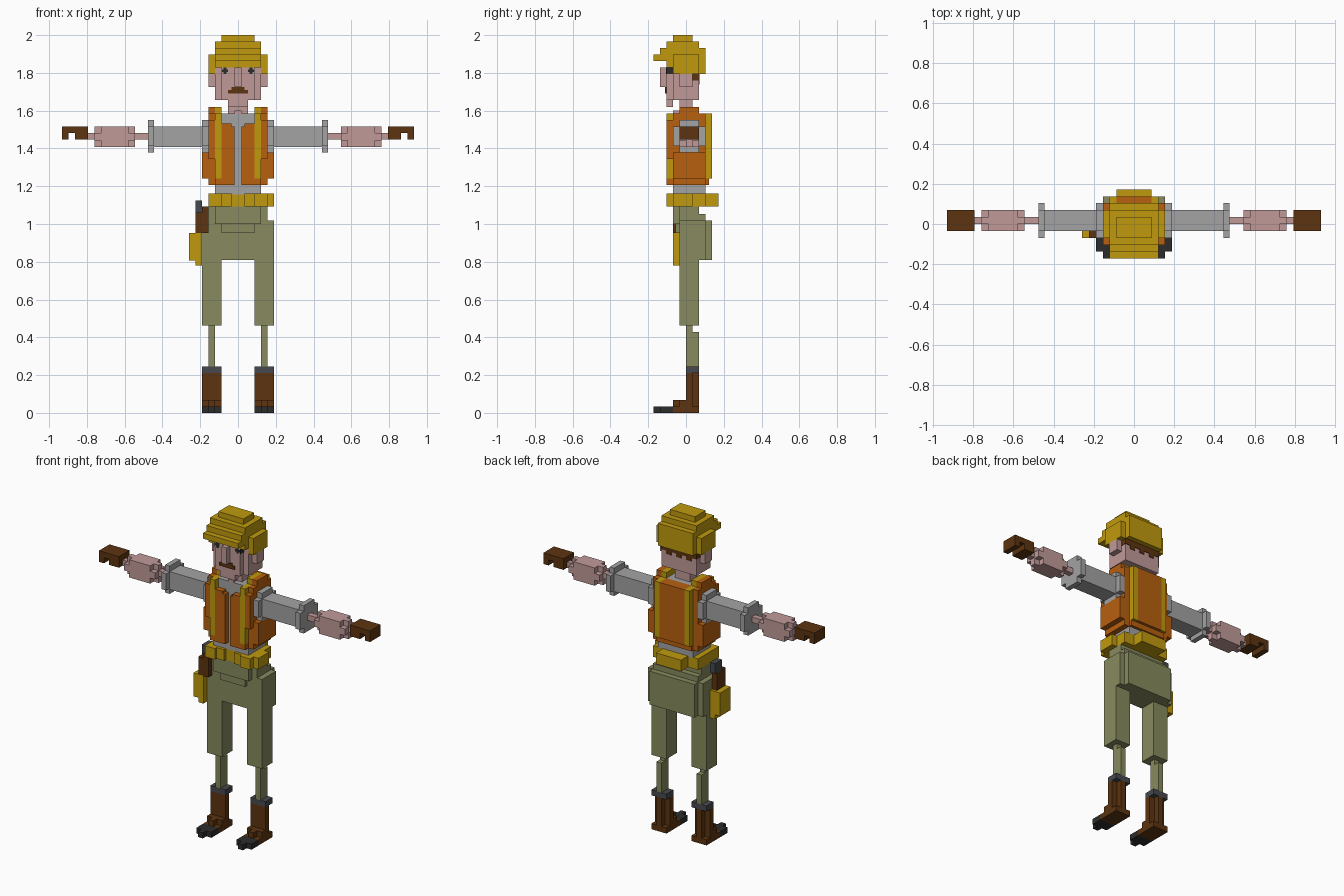
import bpy, bmesh
from mathutils import Matrix, Vector

if "Cube" in bpy.data.objects:
    bpy.data.objects.remove(bpy.data.objects["Cube"])

V = 2 / 58  # size of one block


def material(name, hex_code):
    rgb = [int(hex_code[i:i + 2], 16) / 255 for i in (0, 2, 4)]
    lin = [c / 12.92 if c < 0.04045 else ((c + 0.055) / 1.055) ** 2.4 for c in rgb]
    m = bpy.data.materials.new(name)
    m.use_nodes = True
    m.diffuse_color = (*lin, 1)
    bsdf = m.node_tree.nodes["Principled BSDF"]
    bsdf.inputs["Base Color"].default_value = (*lin, 1)
    bsdf.inputs["Roughness"].default_value = 0.9
    return m


YELLOW = material("safety yellow", "C09A0E")
ORANGE = material("vest orange", "B8600F")
GRAY = material("shirt gray", "A3A3A3")
SKIN = material("skin pink", "C09A99")
OLIVE = material("trouser olive", "888A5E")
BROWN = material("leather brown", "5C3410")
BLACK = material("black", "2C2C2C")
STEEL = material("dark steel", "46494E")


def part(name, mat, boxes, mirror=False):
    """Boxes are (x0, x1, y0, y1, z0, z1) in blocks; mirror copies them to -x."""
    bm = bmesh.new()
    boxes = list(boxes)
    if mirror:
        boxes += [(-b[1], -b[0], *b[2:]) for b in boxes]
    for x0, x1, y0, y1, z0, z1 in boxes:
        mid = Vector(((x0 + x1) / 2, (y0 + y1) / 2, (z0 + z1) / 2)) * V
        size = Vector((x1 - x0, y1 - y0, z1 - z0)) * V
        bmesh.ops.create_cube(bm, size=1, matrix=Matrix.Translation(mid) @ Matrix.Diagonal((*size, 1)))
    me = bpy.data.meshes.new(name)
    bm.to_mesh(me)
    bm.free()
    me.materials.append(mat)
    ob = bpy.data.objects.new(name, me)
    bpy.context.collection.objects.link(ob)
    return ob


def plus(x0, x1, y0, y1, z0, z1, c=1):
    """Block along x with its four long corners cut away by c."""
    return [(x0, x1, y0, y1, z0 + c, z1 - c), (x0, x1, y0 + c, y1 - c, z0, z1)]


# Hat, stepped crown with a front brim
part("hat", YELLOW, [
    (-2.5, 2.5, -2, 1, 57, 58),
    (-3.5, 3.5, -3, 2, 56, 57),
    (-3.5, 3.5, -4, 3, 55, 56),
    (-3.5, 3.5, -5, 3, 54, 55),
    (-3.5, 3.5, -3, 3, 53, 54),
    (-3.5, 3.5, 2, 3, 52, 53)])
part("hat_side", YELLOW, [(3.5, 4.5, -2, 2, 52, 55)], True)

# Head
part("head", SKIN, [
    (-3.5, 3.5, -2, 2, 48, 53),
    (-2.5, 2.5, -3, -2, 48, 53),
    (-1.5, 1.5, -3, -2, 47, 48)])
part("neck", SKIN, [(-1.5, 1.5, -1, 1, 46, 48), (-0.5, 0.5, -2, 1, 45.9, 46.4)])
part("ear", SKIN, [(3.5, 4.5, -1, 1, 50, 52)], True)
part("nose", SKIN, [(-0.5, 0.5, -4, -3, 50, 53)])
part("moustache", BROWN, [(-1.5, 1.5, -3.2, -3, 49, 49.6), (-1, 1, -3.2, -3, 49.6, 50)])
part("hair", BROWN, [
    (-3.55, 3.55, 0, 2.1, 51, 52),
    (-2.5, -1.5, 1, 2.1, 50.4, 51), (1.5, 2.5, 1, 2.1, 50.4, 51), (-0.5, 0.5, 1, 2.1, 50.4, 51)])
part("eye", BLACK, [
    (1.55, 2.45, -3.06, -3, 52.3, 52.7),
    (1.8, 2.2, -3.06, -3, 52, 53),
    (2.5, 2.55, -3, -2, 52, 53)], True)

# Shirt and sleeves
part("shirt", GRAY, [(-3.5, 3.5, -2, 3, 33.5, 45), (-2.5, 2.5, -2, 2, 45, 46)])
part("sleeve", GRAY,
     plus(4.5, 5.5, -2, 3, 40, 45) + [(5.5, 12.9, -1, 2, 40.8, 44)] + plus(12.9, 13.8, -2, 3, 40, 45), True)

# Vest
part("vest_side", ORANGE, [
    (3.5, 4.5, -2, 3, 35, 45),
    (3.5, 4.5, -3, -2, 39, 45),
    (3.5, 4.5, -2, 3, 45, 46),
    (3.5, 4.5, -1, 2, 46, 47),
    (4.5, 5.5, -2, 3, 36, 40)], True)
part("vest_front", ORANGE, [
    (0.5, 2.5, -3, -2, 35, 44),
    (1, 2.5, -3, -2, 44, 44.4),
    (2.5, 3.5, -3, -2, 35, 36)], True)
part("vest_back", ORANGE, [(-2.5, 2.5, 3, 4, 36, 46), (-3.5, 3.5, 2.9, 3.5, 35, 36), (-2.5, 2.5, 2, 3, 45, 46)])
part("vest_stripe", YELLOW, [
    (2.5, 3.5, -3, -2, 36, 46),
    (2.5, 3.5, 3, 4, 36, 46),
    (2.5, 3.5, -2, 3, 45, 46),
    (2.5, 3.5, -1, 2, 46, 47)], True)

# Forearms, wrists and gloves
part("forearm", SKIN,
     [(13.8, 15.8, 0, 1, 42, 43)] + plus(15.8, 16.8, -1, 2, 40.8, 44)
     + [(16.8, 21, -1, 2, 40.8, 44)] + plus(21, 22, -1, 2, 40.8, 44)
     + [(22, 23, 0, 1, 42, 43)], True)
part("glove", BROWN, [
    (23, 27, -1, 2, 43, 44),
    (23, 25, -1, 2, 42, 43),
    (26, 27, -1, 2, 42, 43)], True)

# Belt with pouches
part("belt", YELLOW, [(-4.5, 4.5, -2, 3, 31.7, 33.7), (-2.5, 2.5, 3, 5, 31.7, 33.7),
                      (4.5, 5.5, -2, 1, 31.7, 33.7)])
part("belt_pouch", YELLOW, [(1, 2.5, -2.5, -2, 31.7, 33.7), (2.5, 4.5, -3, -2, 31.7, 33.7)], True)

# Holster on the right hip
part("holster", YELLOW, [(-7.5, -5.5, -2, 1, 23.4, 27.6), (-6.5, -5.5, -2, 1, 22.6, 23.4)])
part("holster_strap", BROWN, [(-6.5, -5.5, -2, 0.5, 27.6, 30.8), (-5.5, -4.5, -2, -1, 27.6, 31.7)])
part("pistol_grip", STEEL, [(-6.5, -5.5, -1, 1, 30.8, 32.6)])

# Trousers
part("trouser_hips", OLIVE, [
    (-4.5, 4.5, -1, 2, 23.5, 31.7),
    (-3.5, 3.5, -2, -1, 29, 31.7),
    (-2.5, 2.5, -1.6, -1, 27.6, 29),
    (-4.5, 4.5, 2, 3, 23.5, 30.5),
    (-4.5, 4.5, 3, 4, 23.5, 29.5)])
part("trouser_leg", OLIVE, [
    (4.5, 5.5, -1, 3, 23.5, 29.5),
    (2.5, 5.5, -1, 2, 13.4, 23.5),
    (3.5, 4.5, 0, 1, 12.4, 13.4),
    (3.5, 4.5, 0, 2, 7.1, 12.4)], True)

# Boots
part("boot_cuff", STEEL, [(2.5, 5.5, 0, 2, 6.1, 7.1)], True)
part("boot", BROWN, [
    (2.5, 5.5, 0, 1, 1, 6.1),
    (3.5, 4.5, 1, 2, 1, 6.1),
    (2.5, 5.5, 0, 2, 0, 1),
    (2.5, 5.5, -2, 0, 0, 1),
    (3.5, 4.5, -2, 0, 1, 2),
    (2.5, 5.5, -1, 0, 1, 2)], True)
part("boot_toe", BLACK, [(2.5, 5.5, -4, -2, 0, 1), (3.5, 4.5, -5, -4, 0, 1)], True)
